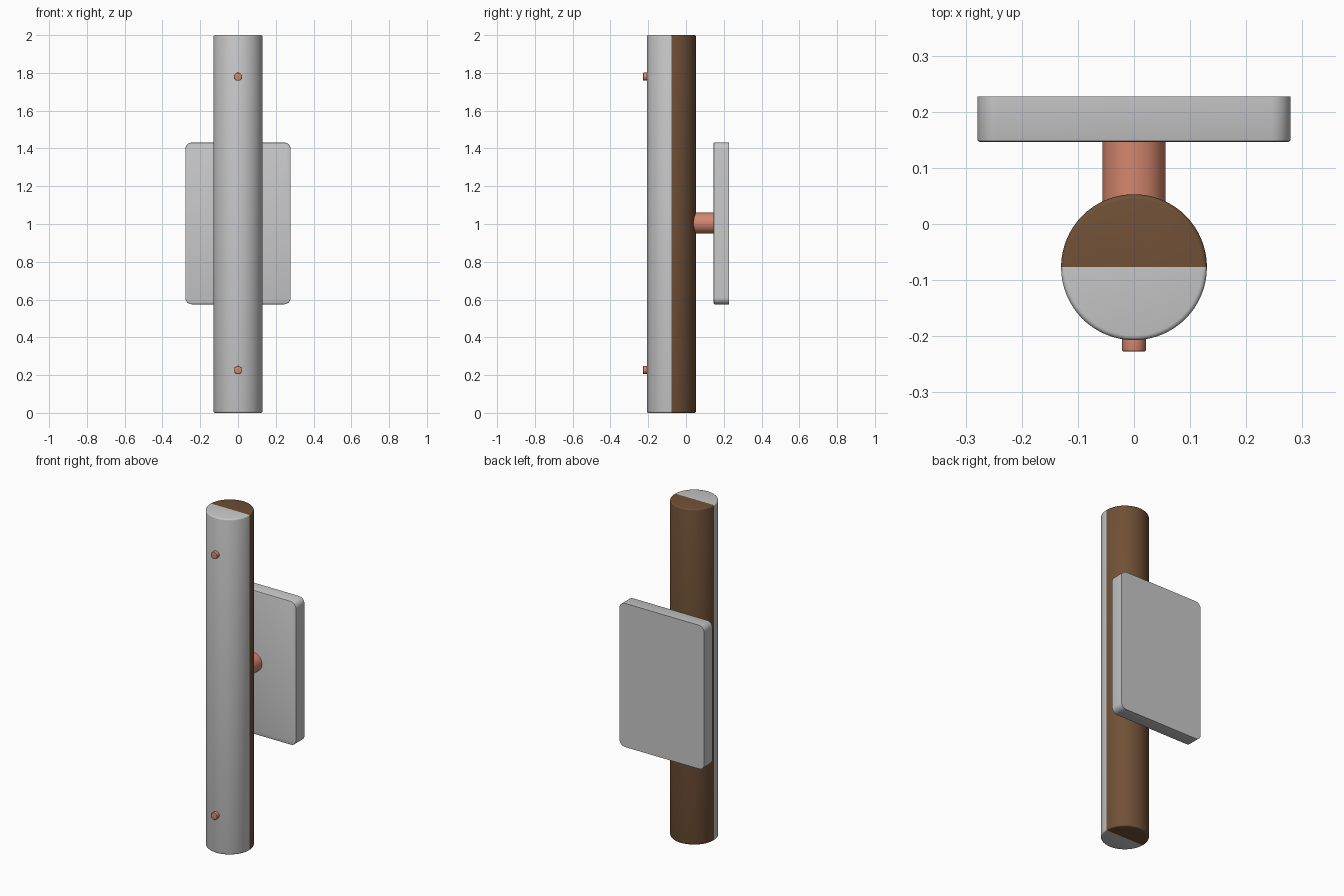
import bpy
import bmesh
from math import radians
from mathutils import Matrix

cube = bpy.data.objects.get("Cube")
if cube:
    bpy.data.objects.remove(cube, do_unlink=True)


def material(name, rgb):
    mat = bpy.data.materials.new(name)
    mat.use_nodes = True
    mat.diffuse_color = (*rgb, 1)
    mat.node_tree.nodes["Principled BSDF"].inputs["Base Color"].default_value = (*rgb, 1)
    return mat


grey = material("light grey", (0.58, 0.58, 0.58))
brown = material("walnut brown", (0.16, 0.08, 0.037))
copper = material("copper", (0.66, 0.24, 0.155))


def finish(name, bm, mats):
    mesh = bpy.data.meshes.new(name)
    bm.normal_update()
    bm.to_mesh(mesh)
    bm.free()
    obj = bpy.data.objects.new(name, mesh)
    bpy.context.collection.objects.link(obj)
    for mat in mats:
        mesh.materials.append(mat)
    bpy.ops.object.select_all(action="DESELECT")
    obj.select_set(True)
    bpy.context.view_layer.objects.active = obj
    bpy.ops.object.shade_smooth_by_angle(angle=radians(35))
    return obj


def cylinder(radius, length, sides, bevel):
    """Upright cylinder centred on the origin with softened rims."""
    bm = bmesh.new()
    bmesh.ops.create_cone(bm, cap_ends=True, segments=sides,
                          radius1=radius, radius2=radius, depth=length)
    if bevel:
        rims = [e for e in bm.edges if abs(e.verts[0].co.z - e.verts[1].co.z) < 1e-5]
        bmesh.ops.bevel(bm, geom=rims, offset=bevel, segments=3,
                        profile=0.5, affect="EDGES")
    return bm


def rod(name, radius, y0, y1, z, sides, bevel):
    """Copper cylinder lying along y."""
    bm = cylinder(radius, y1 - y0, sides, bevel)
    bm.transform(Matrix.Translation((0, (y0 + y1) / 2, z)) @ Matrix.Rotation(radians(90), 4, "X"))
    return finish(name, bm, [copper])


# Long bar, grey front half and brown back half
bar_y = -0.077
bm = cylinder(0.13, 2, 64, 0.008)
bmesh.ops.bisect_plane(bm, geom=bm.verts[:] + bm.edges[:] + bm.faces[:],
                       plane_co=(0, 0, 0), plane_no=(0, 1, 0))
for face in bm.faces:
    face.material_index = int(face.calc_center_median().y > 0)
bm.transform(Matrix.Translation((0, bar_y, 1)))
finish("two_tone_bar", bm, [grey, brown])

# Wall plate with rounded corners and a softened front edge
bm = bmesh.new()
bmesh.ops.create_cube(bm, size=1)
bmesh.ops.scale(bm, vec=(0.558, 0.081, 0.856), verts=bm.verts)
corners = [e for e in bm.edges if abs(e.verts[0].co.y - e.verts[1].co.y) > 0.01]
bmesh.ops.bevel(bm, geom=corners, offset=0.035, segments=8, profile=0.5, affect="EDGES")
front = [e for e in bm.edges if all(v.co.y < -0.04 for v in e.verts)]
bmesh.ops.bevel(bm, geom=front, offset=0.004, segments=2, profile=0.5, affect="EDGES")
bm.transform(Matrix.Translation((0, 0.187, 1.003)))
finish("wall_plate", bm, [grey])

# Stem between bar and plate, and the two small knobs on the front
rod("mounting_stem", 0.056, 0, 0.16, 1.005, 48, 0)
for label, z in (("upper", 1.78), ("lower", 0.227)):
    rod(label + "_knob", 0.021, -0.227, -0.19, z, 32, 0.002)
